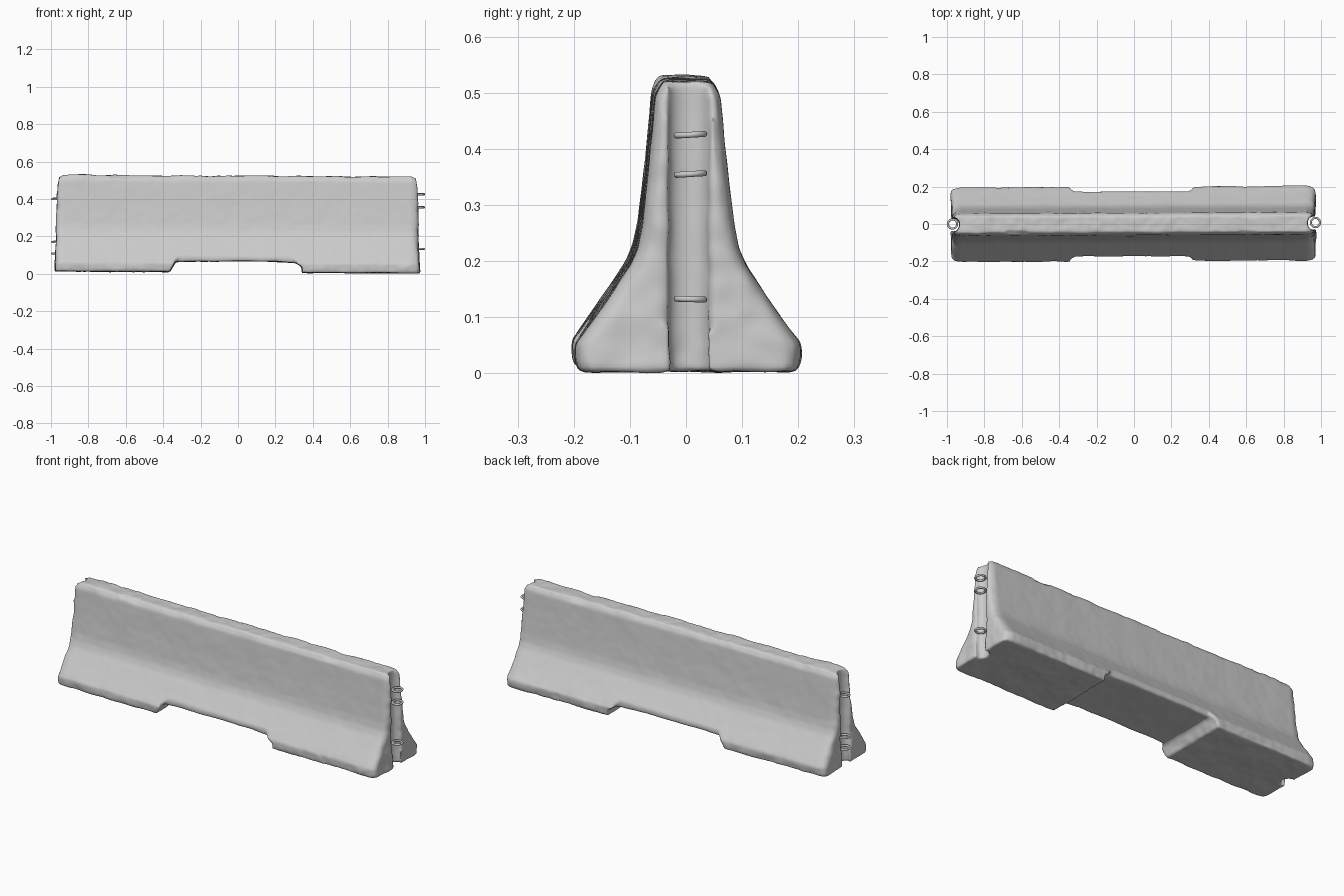
import bpy, bmesh, math
from mathutils import Vector, Matrix, noise

if "Cube" in bpy.data.objects:
    bpy.data.objects.remove(bpy.data.objects["Cube"])


def new_object(name, bm):
    bmesh.ops.recalc_face_normals(bm, faces=bm.faces)
    mesh = bpy.data.meshes.new(name)
    bm.to_mesh(mesh)
    bm.free()
    ob = bpy.data.objects.new(name, mesh)
    bpy.context.collection.objects.link(ob)
    return ob


def loft(name, rings):
    bm = bmesh.new()
    rows = [[bm.verts.new(p) for p in ring] for ring in rings]
    n = len(rows[0])
    for a, b in zip(rows, rows[1:]):
        for i in range(n):
            bm.faces.new((a[i], a[(i + 1) % n], b[(i + 1) % n], b[i]))
    bm.faces.new(rows[0])
    bm.faces.new(rows[-1])
    return new_object(name, bm)


cutters = []


def cut(ob, cutter):
    cutter.hide_render = True
    mod = ob.modifiers.new("cut", 'BOOLEAN')
    mod.operation = 'DIFFERENCE'
    mod.solver = 'EXACT'
    mod.object = cutter
    cutters.append(cutter)


def prism_cutter(points, y0, y1):
    return loft("cutter", [[(x, y, z) for x, z in points] for y in (y0, y1)])


def box_cutter(loc, size, angle):
    bm = bmesh.new()
    bmesh.ops.create_cube(bm, size=1)
    bm.transform(Matrix.Translation(loc) @ Matrix.Rotation(angle, 4, 'X')
                 @ Matrix.Rotation(0.05, 4, 'Y') @ Matrix.Diagonal((*size, 1)))
    return new_object("cutter", bm)


# Barrier body: stepped profile lofted along x, with softened ends
half = [(0.193, 0.008), (0.2, 0.025), (0.2, 0.057), (0.15, 0.128), (0.104, 0.197),
        (0.091, 0.228), (0.083, 0.265), (0.073, 0.35), (0.058, 0.5), (0.043, 0.525)]
profile = half + [(-y, z) for y, z in reversed(half)]
stations = [(-0.981, 0.024), (-0.97, 0.008), (-0.935, 0), (0.93, 0), (0.962, 0.008), (0.973, 0.024)]
body = loft("barrier_body", [
    [(x - math.copysign(0.008, x) * min(1, z / 0.1) if abs(x) > 0.95 else x,
      y - math.copysign(inset, y) + 0.004 * x,
      z - 0.005 * x - (inset * 0.8 if z > 0.45 else 0)) for y, z in profile]
    for x, inset in stations])

# Drainage / forklift slot through the foot, with worn edges
cut(body, prism_cutter([(-0.37, -0.1), (-0.365, 0.01), (-0.335, 0.064), (-0.1, 0.067),
                        (0.18, 0.066), (0.30, 0.059), (0.34, 0.04), (0.348, -0.1)], -0.4, 0.4))
for s in (-1, 1):
    cut(body, prism_cutter([(-0.36, -0.1), (-0.355, 0.03), (-0.31, 0.115), (0.28, 0.115),
                            (0.33, 0.03), (0.338, -0.1)], s * 0.173, s * 0.3))

# Vertical groove in each end
for x in (-0.962, 0.956):
    ring = [(x + 0.028 * math.cos(a), 0.005 * x + 0.037 * math.sin(a))
            for a in [i * math.tau / 20 for i in range(20)]]
    cut(body, loft("cutter", [[(px, py, z) for px, py in ring] for z in (-0.1, 0.6)]))

# Chipped places along the top edges
for x, y, z, length in [(-0.63, -0.055, 0.528, 0.12), (0.38, -0.058, 0.529, 0.42),
                        (0.61, -0.055, 0.522, 0.09), (0.62, 0.057, 0.522, 0.10),
                        (-0.55, 0.058, 0.53, 0.3)]:
    cut(body, box_cutter((x, y, z), (length, 0.03, 0.025), math.copysign(0.75, y)))

# Fuse everything and soften it like worn concrete
mod = body.modifiers.new("remesh", 'REMESH')
mod.mode = 'VOXEL'
mod.voxel_size = 0.008
mod = body.modifiers.new("smooth", 'SMOOTH')
mod.iterations = 3
graph = bpy.context.evaluated_depsgraph_get()
mesh = bpy.data.meshes.new_from_object(body.evaluated_get(graph))
body.modifiers.clear()
body.data = mesh
mesh.name = "barrier_body"
for c in cutters:
    bpy.data.objects.remove(c, do_unlink=True)

# Uneven surface, rougher near edges
normals = [v.normal.copy() for v in mesh.vertices]
for v, n in zip(mesh.vertices, normals):
    p = v.co.copy()
    edge = max(0, 1 - abs(p.z - 0.03) / 0.05, 1 - (0.53 - p.z) / 0.03, 1 - (0.97 - abs(p.x)) / 0.03)
    rough = 0.0015 + 0.005 * min(1, edge)
    v.co = p + n * rough * (noise.noise(p * 9) + 0.5 * noise.noise(p * 25) - 0.2)
low = min(v.co.z for v in mesh.vertices)
for v in mesh.vertices:
    v.co.z -= low
mesh.polygons.foreach_set("use_smooth", [True] * len(mesh.polygons))

# Steel connecting loops on both ends
for side, x, y, heights in [("right", 0.97, 0.008, (0.425, 0.355, 0.132)),
                            ("left", -0.97, 0.0, (0.40, 0.17, 0.108))]:
    for i, z in enumerate(heights):
        bpy.ops.mesh.primitive_torus_add(major_segments=32, minor_segments=10, major_radius=0.0245,
                                         minor_radius=0.0055, location=(x, y, z),
                                         rotation=(0.06 if i != 2 else -0.03, 0, 0))
        ring = bpy.context.object
        ring.name = f"{side}_loop_{i + 1}"
        bpy.ops.object.shade_smooth()
